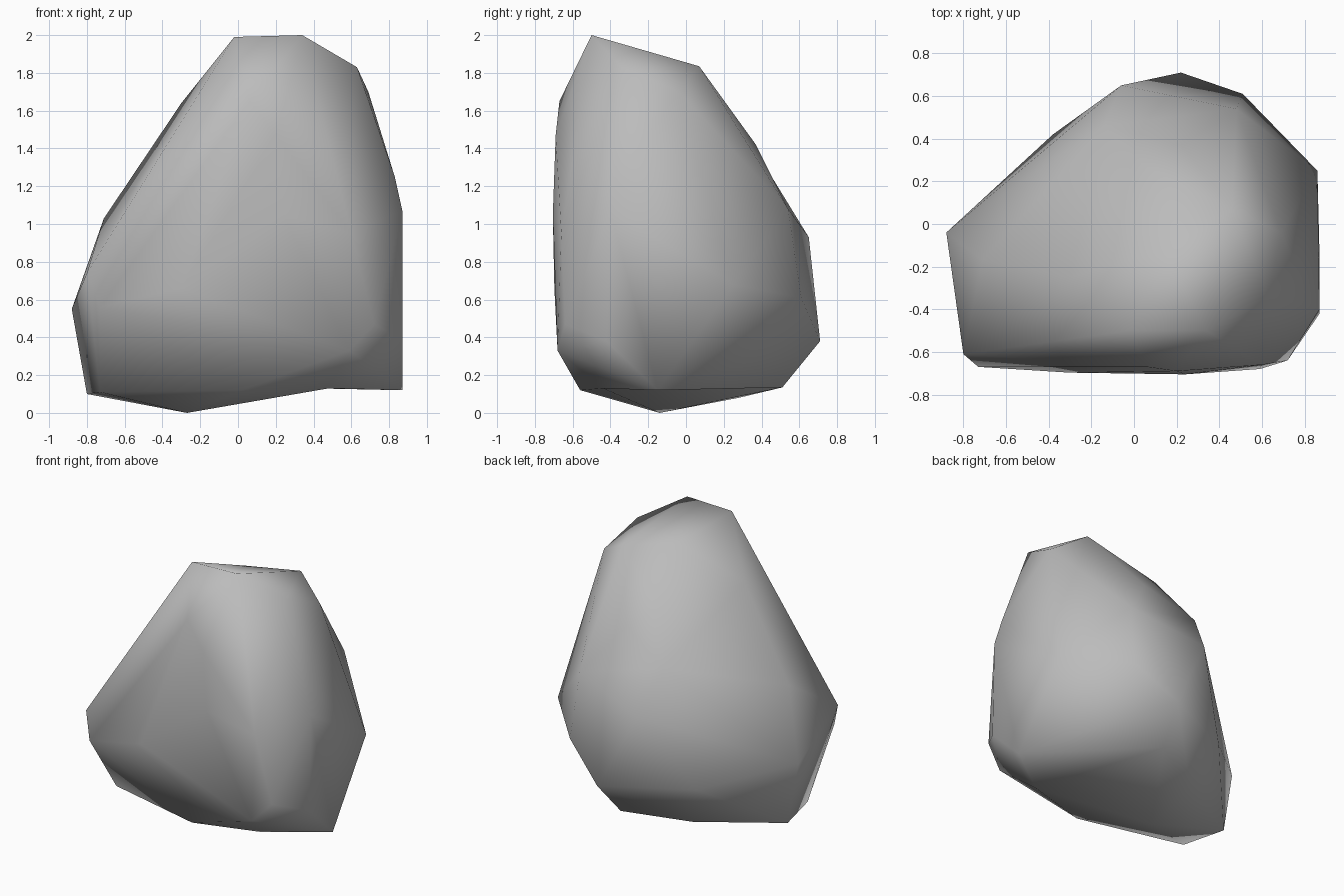
import bpy
import bmesh
from mathutils import Vector

# Remove the default cube only
default_cube = bpy.data.objects.get("Cube")
if default_cube:
    bpy.data.objects.remove(default_cube, do_unlink=True)


def make_material(name, colour):
    material = bpy.data.materials.new(name)
    material.use_nodes = True
    material.diffuse_color = colour
    shader = next(node for node in material.node_tree.nodes
                  if node.type == "BSDF_PRINCIPLED")
    shader.inputs["Base Color"].default_value = colour
    return material


def turn_crease(builder, start, end):
    """Turn the edge between two corners, leaving a shallow hollow there."""
    ends = [min(builder.verts, key=lambda vert: (vert.co - Vector(spot)).length)
            for spot in (start, end)]
    crease = builder.edges.get(ends)
    if crease:
        bmesh.utils.edge_rotate(crease, True)


def make_boulder(name, corner_groups, hollows, material):
    """Wrap a chiselled skin around the corner points of a stone."""
    builder = bmesh.new()
    for group in corner_groups:
        for corner in group:
            builder.verts.new(corner)
    bmesh.ops.convex_hull(builder, input=builder.verts[:],
                          use_existing_faces=False)
    # Drop any corner that ended up inside the skin
    loose = [vert for vert in builder.verts if not vert.link_faces]
    bmesh.ops.delete(builder, geom=loose, context="VERTS")
    for hollow in hollows:
        turn_crease(builder, *hollow)
    bmesh.ops.recalc_face_normals(builder, faces=builder.faces[:])
    for face in builder.faces:
        face.smooth = True
    mesh = bpy.data.meshes.new(name)
    builder.to_mesh(mesh)
    builder.free()
    mesh.materials.append(material)
    boulder = bpy.data.objects.new(name, mesh)
    bpy.context.collection.objects.link(boulder)
    return boulder


# Top ridge and the shoulder that slopes to the back
ridge_end, shoulder = (-.02, -.5, 1.99), (.46, .07, 1.835)
crown = [ridge_end, shoulder, (.34, -.5, 2), (.63, -.34, 1.83),
         (.69, -.04, 1.7), (.14, -.12, 1.86)]

# Broad, nearly upright front
front = [(.06, -.67, 1.65), (.2, -.69, 1.47), (.24, -.705, 1.05),
         (-.3, -.697, .66), (.6, -.66, .95), (-.8, -.61, .74),
         (-.73, -.67, .56), (.59, -.68, .33), (.72, -.64, .47)]

# Steep flank on the +x side
steep_foot = (.87, -.15, .12)
steep_flank = [(.83, -.37, 1.25), (.87, -.4, 1.07), (.87, -.42, .38),
               (.86, .25, .68), steep_foot]

# Long slope on the -x side
long_flank = [(-.3, -.25, 1.64), (-.71, -.17, 1.03), (-.88, -.04, .55),
              (-.73, -.36, .11), (-.8, -.03, .1)]

# Rounded back
upper_back, back_knee = (.22, .37, 1.42), (-.06, .65, .93)
back = [upper_back, back_knee, (.05, .27, 1.55), (-.14, .46, 1.24),
        (.48, .54, 1.08), (.51, .61, .61), (.22, .71, .38),
        (-.38, .42, .4)]

# Underside, coming down to one low point
low_point = (-.27, -.14, 0)
underside = [low_point, (.02, -.56, .12), (.48, -.44, .13),
             (-.25, .28, .08), (.17, .51, .135)]

stone = make_material("grey stone", (.5, .5, .5, 1))
make_boulder("boulder",
             [crown, front, steep_flank, long_flank, back, underside],
             [(ridge_end, shoulder), (low_point, steep_foot),
              (upper_back, back_knee)], stone)
